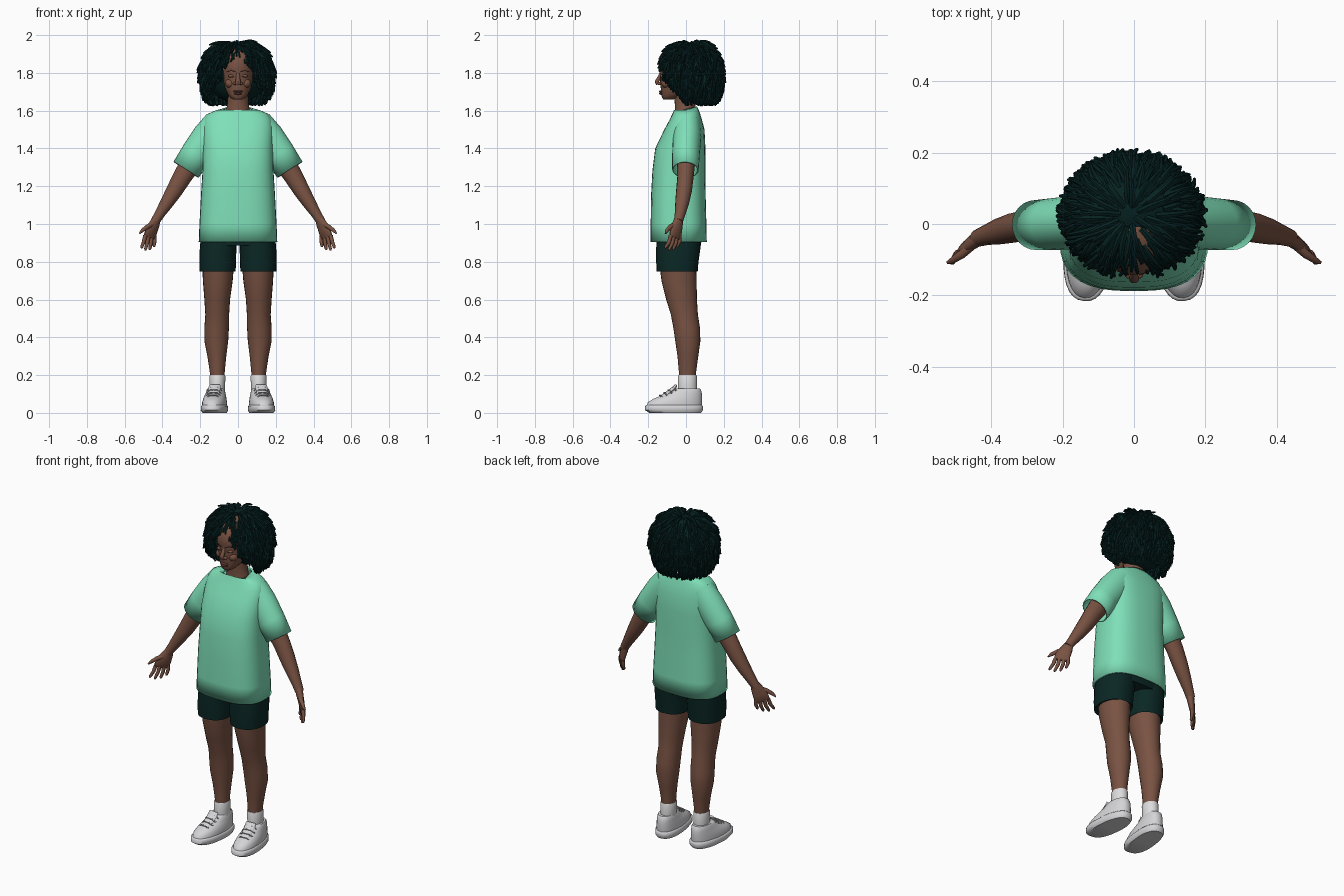
import bpy
import bmesh
import math
import random
from mathutils import Vector, Matrix

random.seed(7)
if "Cube" in bpy.data.objects:
    bpy.data.objects.remove(bpy.data.objects["Cube"], do_unlink=True)


def material(name, red, green, blue):
    mat = bpy.data.materials.new(name)
    mat.use_nodes = True
    colour = (red, green, blue, 1)
    mat.diffuse_color = colour
    shader = mat.node_tree.nodes["Principled BSDF"]
    shader.inputs["Base Color"].default_value = colour
    shader.inputs["Roughness"].default_value = 0.8
    return mat


SKIN = material("brown skin", 0.19, 0.085, 0.055)
LIPS = material("dark lips", 0.13, 0.05, 0.04)
HAIR = material("dark green hair", 0.002, 0.016, 0.016)
SHIRT = material("mint cotton", 0.21, 0.74, 0.48)
SHORTS = material("dark green fabric", 0.003, 0.02, 0.018)
SHOE = material("pale grey leather", 0.66, 0.66, 0.68)
LACE = material("grey lace", 0.36, 0.36, 0.38)
SOCK = material("white sock", 0.72, 0.72, 0.73)


def oval(centre, u, v, count, power=2.0):
    """Closed superellipse ring spanned by the half-axes u and v."""
    points = []
    for i in range(count):
        angle = math.tau * i / count
        c, s = math.cos(angle), math.sin(angle)
        points.append(centre + u * math.copysign(abs(c) ** (2 / power), c)
                      + v * math.copysign(abs(s) ** (2 / power), s))
    return points


def bridge(bm, rings, start_cap=True, end_cap=True):
    """Join successive rings with quads and close the ends."""
    loops = [[bm.verts.new(p) for p in ring] for ring in rings]
    for low, high in zip(loops, loops[1:]):
        for i in range(len(low)):
            j = (i + 1) % len(low)
            bm.faces.new((low[i], low[j], high[j], high[i]))
    if start_cap:
        bm.faces.new(loops[0][::-1])
    if end_cap:
        bm.faces.new(loops[-1])


def stack(bm, rows, side=1, count=24, power=2.0, tilt=0.0, caps=(True, True)):
    """Loft horizontal rings; each row is x, half width, front y, back y, z."""
    rings = []
    for n, (x, half, front, back, z) in enumerate(rows):
        lift = tilt if n == len(rows) - 1 else 0
        rings.append(oval(Vector((side * x, (front + back) / 2, z)), Vector((half, 0, 0)),
                          Vector((0, (back - front) / 2, lift)), count, power))
    bridge(bm, rings, *caps)


def tube(bm, path, radii, across, count=12, side=1, caps=(True, True)):
    """Sweep ovals along a path; radii are (thickness, size along across)."""
    path = [Vector((side * p[0], p[1], p[2])) for p in path]
    across = Vector((side * across[0], across[1], across[2]))
    rings = []
    for i, point in enumerate(path):
        tangent = path[min(i + 1, len(path) - 1)] - path[max(i - 1, 0)]
        u = tangent.cross(across).normalized()
        v = u.cross(tangent).normalized()
        rings.append(oval(point, u * radii[i][0], v * radii[i][1], count))
    bridge(bm, rings, *caps)


def blob(bm, centre, size):
    matrix = Matrix.Translation(centre) @ Matrix.Diagonal((*size, 1))
    bmesh.ops.create_uvsphere(bm, u_segments=16, v_segments=10, radius=1, matrix=matrix)


def finish(name, bm, mat, thickness=0.0, angle=50):
    bmesh.ops.recalc_face_normals(bm, faces=bm.faces)
    mesh = bpy.data.meshes.new(name)
    bm.to_mesh(mesh)
    bm.free()
    mesh.materials.append(mat)
    mesh.shade_smooth()
    mesh.set_sharp_from_angle(angle=math.radians(angle))
    obj = bpy.data.objects.new(name, mesh)
    bpy.context.collection.objects.link(obj)
    if thickness:
        solid = obj.modifiers.new("cloth thickness", 'SOLIDIFY')
        solid.thickness = thickness
    return obj


# Shirt body, open at hem and neck
bm = bmesh.new()
stack(bm, [(0, .208, -.188, .11, .905), (0, .204, -.187, .108, 1.0), (0, .196, -.185, .104, 1.15),
           (0, .188, -.178, .102, 1.28), (0, .186, -.163, .103, 1.4), (0, .187, -.115, .098, 1.5),
           (0, .18, -.088, .085, 1.55), (0, .16, -.072, .075, 1.583), (0, .115, -.064, .068, 1.603),
           (0, .075, -.06, .058, 1.608)], count=36, power=2.7, tilt=.014, caps=(False, False))
finish("shirt_body", bm, SHIRT, .008)

# Shorts waist
bm = bmesh.new()
stack(bm, [(0, .196, -.155, .078, .885), (0, .198, -.16, .085, .93), (0, .19, -.15, .08, 1.0)],
      power=2.5)
finish("shorts_waist", bm, SHORTS)

# Neck and head
bm = bmesh.new()
stack(bm, [(0, .085, -.06, .06, 1.55), (0, .062, -.058, .05, 1.6), (0, .055, -.06, .05, 1.65),
           (0, .055, -.065, .05, 1.72)])
finish("neck", bm, SKIN)
bm = bmesh.new()
stack(bm, [(0, .022, -.118, -.07, 1.658), (0, .038, -.127, -.045, 1.667), (0, .054, -.13, -.01, 1.687),
           (0, .067, -.133, .03, 1.715), (0, .077, -.138, .06, 1.75), (0, .083, -.136, .08, 1.785),
           (0, .086, -.143, .09, 1.82), (0, .085, -.143, .09, 1.86), (0, .074, -.125, .08, 1.9),
           (0, .05, -.085, .05, 1.93), (0, .015, -.03, .0, 1.945)], power=2.2)
# Nose, cheeks and ears
tube(bm, [(0, -.131, 1.80), (0, -.142, 1.775), (0, -.155, 1.752), (0, -.15, 1.738)],
     [(.008, .009), (.01, .011), (.011, .014), (.008, .014)], (1, 0, 0))
for side in (1, -1):
    blob(bm, (side * .015, -.141, 1.744), (.011, .012, .009))
    blob(bm, (side * .04, -.105, 1.745), (.028, .026, .025))
    blob(bm, (side * .086, -.01, 1.76), (.01, .02, .032))
    blob(bm, (side * .034, -.124, 1.783), (.018, .012, .009))
finish("head", bm, SKIN)

bm = bmesh.new()
blob(bm, (0, -.132, 1.702), (.026, .011, .006))
blob(bm, (0, -.131, 1.691), (.023, .012, .007))
finish("lips", bm, LIPS)

# Closed lash lines and brows
bm = bmesh.new()
for side in (1, -1):
    tube(bm, [(.018, -.134, 1.78), (.034, -.136, 1.778), (.052, -.122, 1.781)],
         [(.002, .002)] * 3, (0, 0, 1), 6, side)
    tube(bm, [(.014, -.141, 1.806), (.036, -.134, 1.813), (.06, -.114, 1.806)],
         [(.003, .003)] * 3, (0, 0, 1), 6, side)
finish("brows_and_lashes", bm, LIPS)

for side, label in ((1, "left"), (-1, "right")):
    # Sleeve and arm
    bm = bmesh.new()
    tube(bm, [(.1, .008, 1.528), (.155, .006, 1.46), (.222, 0, 1.37), (.275, -.003, 1.287)],
         [(.085, .07), (.088, .075), (.082, .073), (.079, .07)], (0, 1, 0), 24, side, (True, False))
    finish(label + "_sleeve", bm, SHIRT, .007)
    bm = bmesh.new()
    tube(bm, [(.15, .005, 1.48), (.25, 0, 1.32), (.295, -.003, 1.25), (.335, -.01, 1.18),
              (.375, -.02, 1.115), (.41, -.03, 1.06), (.438, -.04, 1.015)],
         [(.055, .05), (.056, .048), (.05, .043), (.044, .042), (.036, .037), (.028, .029),
          (.024, .024)], (0, 1, 0), 16, side)
    finish(label + "_arm", bm, SKIN)

    # Palm, fingers and thumb
    bm = bmesh.new()
    spread = Vector((.72, -.69, 0))
    tube(bm, [(.43, -.037, 1.03), (.442, -.044, 1.0), (.456, -.052, .97), (.468, -.058, .935),
              (.47, -.06, .925)],
         [(.021, .024), (.02, .034), (.017, .042), (.013, .042), (.006, .036)], spread, 14, side)
    for n, length in enumerate((.06, .076, .08, .07)):
        base = Vector((.466, -.057, .938)) + spread * (n * .023 - .034)
        aim = (Vector((.1, -.12, -1)) + spread * (n * .12 - .16)).normalized()
        bend = aim * length + Vector((.004, -.012, 0))
        tube(bm, [base, base + aim * length * .5, base + bend * .9, base + bend],
             [(.011, .011), (.01, .01), (.008, .008), (.004, .004)], spread, 8, side)
    tube(bm, [(.45, -.055, 1.0), (.48, -.083, .985), (.505, -.1, .967), (.522, -.108, .95)],
         [(.014, .015), (.012, .013), (.01, .01), (.004, .005)], (0, 1, 0), 8, side)
    finish(label + "_hand", bm, SKIN)

    # Leg, shorts leg and sock
    bm = bmesh.new()
    stack(bm, [(.108, .036, -.036, .052, .16), (.11, .04, -.038, .054, .22), (.112, .05, -.045, .065, .3),
               (.115, .063, -.057, .076, .38), (.113, .065, -.067, .074, .45), (.11, .063, -.08, .063, .52),
               (.11, .068, -.105, .058, .6), (.107, .079, -.13, .056, .7), (.105, .085, -.142, .055, .8)],
          side)
    finish(label + "_leg", bm, SKIN)
    bm = bmesh.new()
    stack(bm, [(.108, .088, -.146, .054, .755), (.108, .095, -.155, .062, .748), (.107, .097, -.158, .066, .8),
               (.106, .097, -.158, .075, .86), (.101, .096, -.156, .08, .93)], side, power=2.3)
    finish(label + "_shorts_leg", bm, SHORTS)
    bm = bmesh.new()
    stack(bm, [(.11, .042, -.045, .06, .09), (.11, .041, -.042, .058, .14), (.109, .043, -.043, .058, .193),
               (.109, .04, -.04, .055, .2)], side)
    finish(label + "_sock", bm, SOCK)

    # Shoe sole, upper, tongue and laces, turned slightly outwards
    sole, upper, laces = bmesh.new(), bmesh.new(), bmesh.new()
    stack(sole, [(0, .062, -.195, .08, 0), (0, .07, -.217, .09, .014), (0, .069, -.217, .09, .036),
                 (0, .063, -.21, .084, .042)], count=32, power=2.4)
    stack(upper, [(0, .064, -.21, .084, .036), (0, .064, -.203, .086, .056), (0, .06, -.175, .086, .074),
                  (0, .056, -.135, .086, .09), (0, .051, -.1, .084, .105), (0, .048, -.075, .08, .122),
                  (0, .043, -.06, .074, .13)], count=32, power=2.2)
    tube(upper, [(0, -.14, .075), (0, -.1, .1), (0, -.066, .128), (0, -.052, .148)],
         [(.012, .028), (.013, .03), (.012, .032), (.006, .03)], (1, 0, 0))
    for n in range(4):
        y, z = -.138 + n * .023, .094 + n * .014
        tube(laces, [(-.038, y + .012, z - .018), (-.018, y, z - .001), (.018, y, z - .001),
                     (.038, y + .012, z - .018)], [(.004, .004)] * 4, (0, 1, 0), 6)
    turn = Matrix.Translation((side * .118, 0, 0)) @ Matrix.Rotation(side * math.radians(6), 4, 'Z')
    for part, mesh_data, mat in (("sole", sole, SHOE), ("shoe_upper", upper, SHOE), ("laces", laces, LACE)):
        finish(label + "_" + part, mesh_data, mat).matrix_world = turn

# Hair: a dark core under many drooping locks
bm = bmesh.new()
blob(bm, (-.005, .045, 1.8), (.165, .14, .16))
finish("hair_core", bm, HAIR)


def hair_point(turn, fall, scale):
    """Point on the hair shell; turn zero faces front, fall runs from the crown down."""
    out = max(math.sin(fall), 0.01) ** (0.55 if fall > math.pi / 2 else 1)
    scale -= 0.07 * max(0, 1 - fall / 0.45)
    return Vector((-.006 + .2 * scale * out * math.sin(turn),
                   .025 - .178 * scale * out * math.cos(turn),
                   1.795 + .198 * scale * math.cos(fall)))


def blocks_face(p):
    before_face = p.y < -.03 and abs(p.x) < min(.084, (1.885 - p.z) * 1.0)
    return before_face or p.z < 1.625 + max(0, -p.y) * 1.05


bm = bmesh.new()
for _ in range(1150):
    turn = random.uniform(-math.pi, math.pi)
    fall = math.acos(random.uniform(-.7, 1))
    reach = random.uniform(.95, 1.06)
    drift = random.uniform(-.035, .035)
    step = random.uniform(.07, .11)
    path = []
    for n in range(7):
        point = hair_point(turn + drift * n, fall + step * n, .84 + (reach - .84) * (n / 6) ** .8)
        if blocks_face(point) or fall + step * n > 2.75:
            break
        path.append(point)
    if len(path) > 2:
        last = len(path) - 1
        radii = [(.0095 - .005 * (n / last) ** 2,) * 2 for n in range(len(path))]
        tube(bm, path, radii, (math.cos(turn), math.sin(turn), 0), 6)
finish("hair_locks", bm, HAIR)
